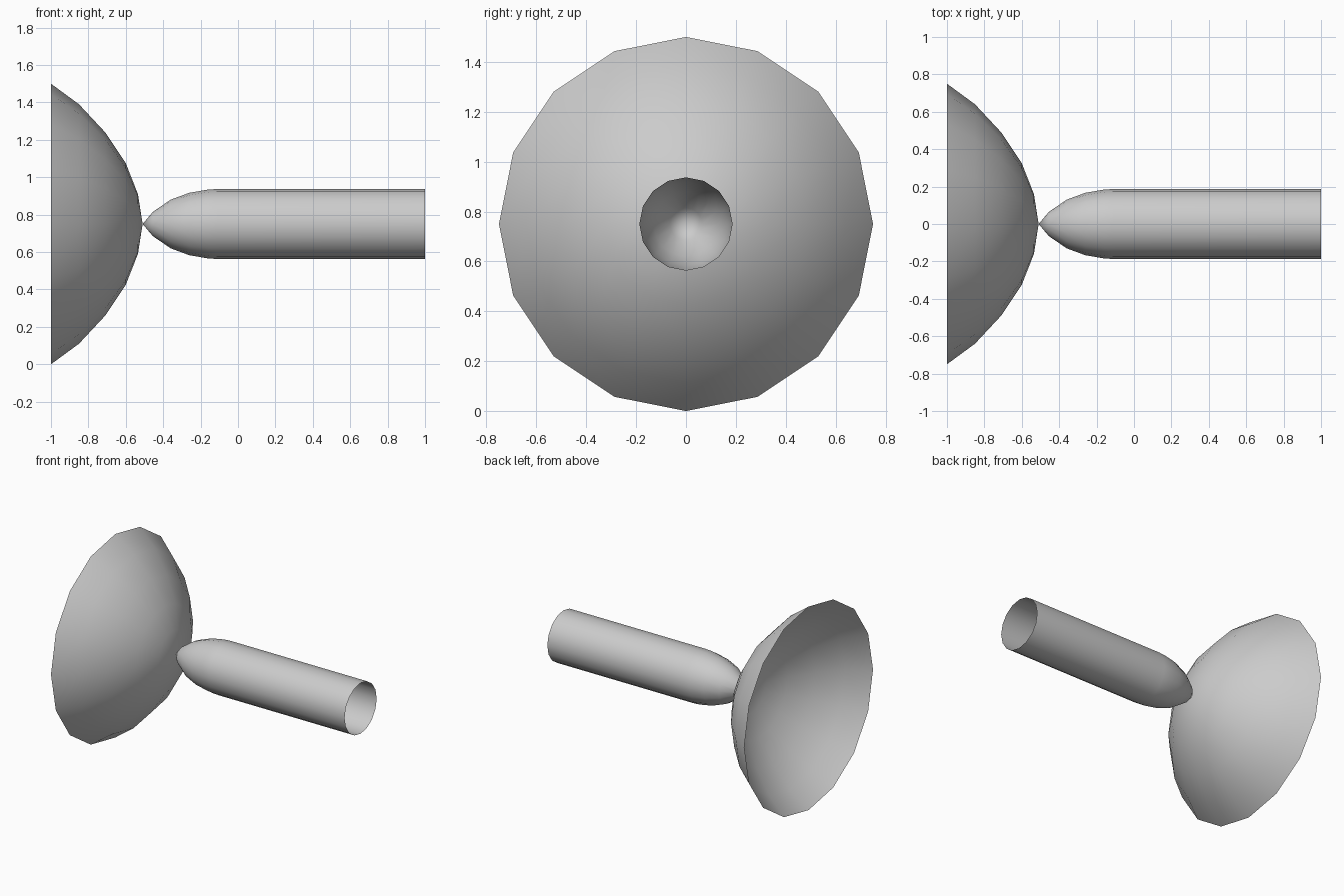
import bpy, bmesh
from math import sin, cos, pi, radians

if "Cube" in bpy.data.objects:
    bpy.data.objects.remove(bpy.data.objects["Cube"])

SIDES = 16
AXIS_Z = 0.75


def lathe(name, profile):
    """Revolve (x, radius) points about the horizontal axis; the first point is the tip."""
    bm = bmesh.new()
    tip = bm.verts.new((profile[0][0], 0, AXIS_Z))
    rings = []
    for x, r in profile[1:]:
        rings.append([bm.verts.new((x, r * cos(2 * pi * i / SIDES),
                                    AXIS_Z + r * sin(2 * pi * i / SIDES)))
                      for i in range(SIDES)])
    for i in range(SIDES):
        j = (i + 1) % SIDES
        bm.faces.new((tip, rings[0][i], rings[0][j]))
        for a, b in zip(rings, rings[1:]):
            bm.faces.new((a[i], b[i], b[j], a[j]))
    # Make the skin face away from the inside of the shell
    opening = profile[-1][0]
    f = bm.faces[:]
    bmesh.ops.recalc_face_normals(bm, faces=f)
    bm.normal_update()
    if (f[0].normal.x > 0) != (profile[0][0] > opening):
        bmesh.ops.reverse_faces(bm, faces=f)
    mesh = bpy.data.meshes.new(name)
    bm.to_mesh(mesh)
    bm.free()
    ob = bpy.data.objects.new(name, mesh)
    bpy.context.collection.objects.link(ob)
    bpy.ops.object.select_all(action='DESELECT')
    ob.select_set(True)
    bpy.context.view_layer.objects.active = ob
    bpy.ops.object.shade_smooth_by_angle(angle=radians(60))
    return ob


# Open bowl, mouth towards -x
lathe("bowl", [(-0.51, 0), (-0.535, 0.16), (-0.60, 0.325),
               (-0.71, 0.49), (-0.85, 0.64), (-1.0, 0.75)])

# Hollow tube with a pointed nose touching the bowl, open at +x
lathe("pointed_tube", [(-0.51, 0), (-0.455, 0.065), (-0.36, 0.13),
                       (-0.26, 0.167), (-0.16, 0.184), (-0.11, 0.187), (1.0, 0.187)])
